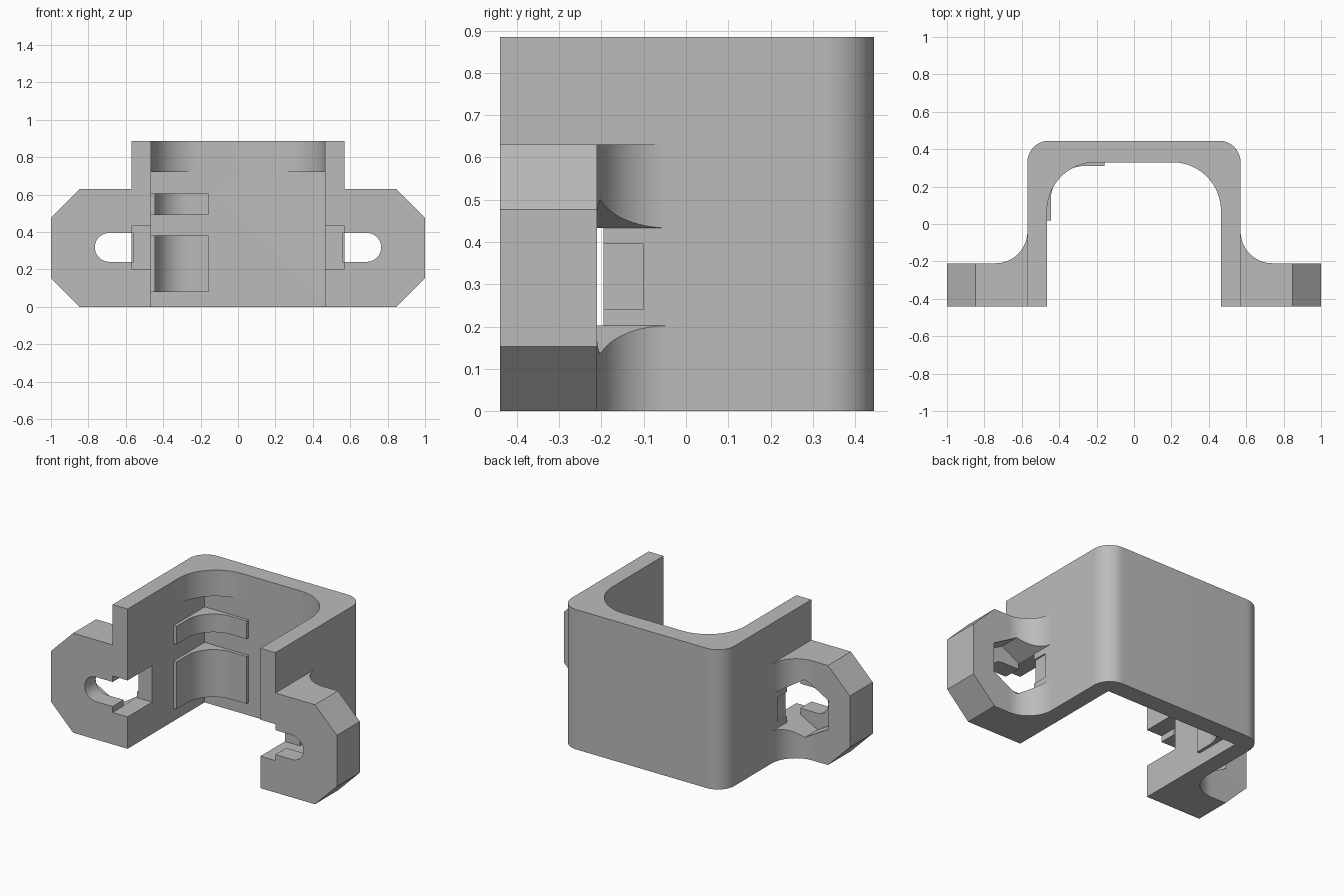
import bpy, bmesh
from math import sin, cos, pi, radians

if "Cube" in bpy.data.objects:
    bpy.data.objects.remove(bpy.data.objects["Cube"])

grey = bpy.data.materials.new("plain_grey")
grey.use_nodes = True
grey.diffuse_color = (0.5, 0.5, 0.5, 1)
grey.node_tree.nodes["Principled BSDF"].inputs["Base Color"].default_value = (0.5, 0.5, 0.5, 1)


def arc(cx, cy, r, start, end, n=18):
    """Points on an arc, angles in degrees."""
    angles = [radians(start + (end - start) * i / n) for i in range(n + 1)]
    return [(cx + r * cos(a), cy + r * sin(a)) for a in angles]


def prism(name, pts, lo, hi, axis="z", side=1, bevel=None):
    """Extrude a profile along z (plan) or y (front), optionally mirrored in x."""
    def place(p, d):
        return (side * p[0], p[1], d) if axis == "z" else (side * p[0], d, p[1])
    bm = bmesh.new()
    face = bm.faces.new([bm.verts.new(place(p, lo)) for p in pts])
    grown = bmesh.ops.extrude_face_region(bm, geom=[face])["geom"]
    shift = (0, 0, hi - lo) if axis == "z" else (0, hi - lo, 0)
    bmesh.ops.translate(bm, vec=shift, verts=[g for g in grown if isinstance(g, bmesh.types.BMVert)])
    if bevel:
        # chamfer the horizontal edges at the outer end
        ends = [e for e in bm.edges
                if all(abs(v.co.x) > 0.999 for v in e.verts)
                and abs(e.verts[0].co.z - e.verts[1].co.z) < 0.001]
        bmesh.ops.bevel(bm, geom=ends, offset=bevel, segments=1, affect="EDGES")
    bmesh.ops.recalc_face_normals(bm, faces=bm.faces)
    mesh = bpy.data.meshes.new(name)
    bm.to_mesh(mesh)
    bm.free()
    mesh.materials.append(grey)
    obj = bpy.data.objects.new(name, mesh)
    bpy.context.collection.objects.link(obj)
    return obj


def combine(target, tool, operation):
    """Apply a boolean and discard the tool."""
    mod = target.modifiers.new("boolean", "BOOLEAN")
    mod.operation, mod.solver, mod.object = operation, "EXACT", tool
    bpy.context.view_layer.objects.active = target
    bpy.ops.object.modifier_apply(modifier=mod.name)
    bpy.data.objects.remove(tool)


def corner_fill(name, x, y, r, x_end, y_end, lo, hi, side):
    """Solid that rounds off an inner back corner; (x, y) is its sharp corner."""
    pts = [(0.515, 0.38), (0.515, y_end), (x, y_end)]
    pts += arc(x - r, y - r, r, 0, 90) + [(x_end, y), (x_end, 0.38)]
    clean = [p for i, p in enumerate(pts)
             if i == 0 or abs(p[0] - pts[i - 1][0]) + abs(p[1] - pts[i - 1][1]) > 1e-4]
    return prism(name, clean, lo, hi, side=side)


# U-shaped wall with rounded outer back corners
outer, inner, front, back, R = 0.57, 0.465, -0.44, 0.445, 0.115
u_profile = [(inner, front), (outer, front)]
u_profile += arc(outer - R, back - R, R, 0, 90) + arc(R - outer, back - R, R, 90, 180)
u_profile += [(-outer, front), (-inner, front), (-inner, 0.33), (inner, 0.33)]
bracket = prism("bracket", u_profile, 0, 0.885)

# Ears blended into the wall, with chamfered ends
ear_profile = [(0.52, front), (1, front), (1, -0.21)]
ear_profile += arc(0.74, -0.04, 0.17, 270, 180) + [(0.52, -0.04)]
for s in (-1, 1):
    combine(bracket, prism("ear", ear_profile, 0, 0.63, side=s, bevel=0.153), "UNION")
    # rounded inner corner along the top
    combine(bracket, corner_fill("top_fillet", inner, 0.33, 0.26, 0.205, 0.07, 0.72, 0.885, s), "UNION")

# Two raised ribs in one back corner
for lo, hi in ((0.08, 0.38), (0.49, 0.605)):
    combine(bracket, corner_fill("corner_rib", 0.445, 0.31, 0.18, 0.157, 0.02, lo, hi, -1), "UNION")

# Screw slot, nut pocket behind it and notch opening to the inside
slot = [(0.56, 0.24)] + arc(0.688, 0.3175, 0.0775, -90, 90) + [(0.56, 0.395)]
pocket = [(0.57, 0.433), (0.69, 0.5), (0.85, 0.409),
          (0.85, 0.226), (0.69, 0.135), (0.57, 0.202)]
notch = [(0.4, 0.202), (0.57, 0.202), (0.57, 0.433), (0.4, 0.433)]
for s in (-1, 1):
    combine(bracket, prism("slot_cut", slot, -0.6, -0.1, "y", s), "DIFFERENCE")
    combine(bracket, prism("pocket_cut", pocket, -0.33, 0, "y", s), "DIFFERENCE")
    combine(bracket, prism("notch_cut", notch, -0.6, -0.195, "y", s), "DIFFERENCE")

# Smooth the curves, keep the edges sharp
bpy.ops.object.select_all(action="DESELECT")
bracket.select_set(True)
bpy.context.view_layer.objects.active = bracket
bpy.ops.object.shade_smooth_by_angle(angle=radians(25))
